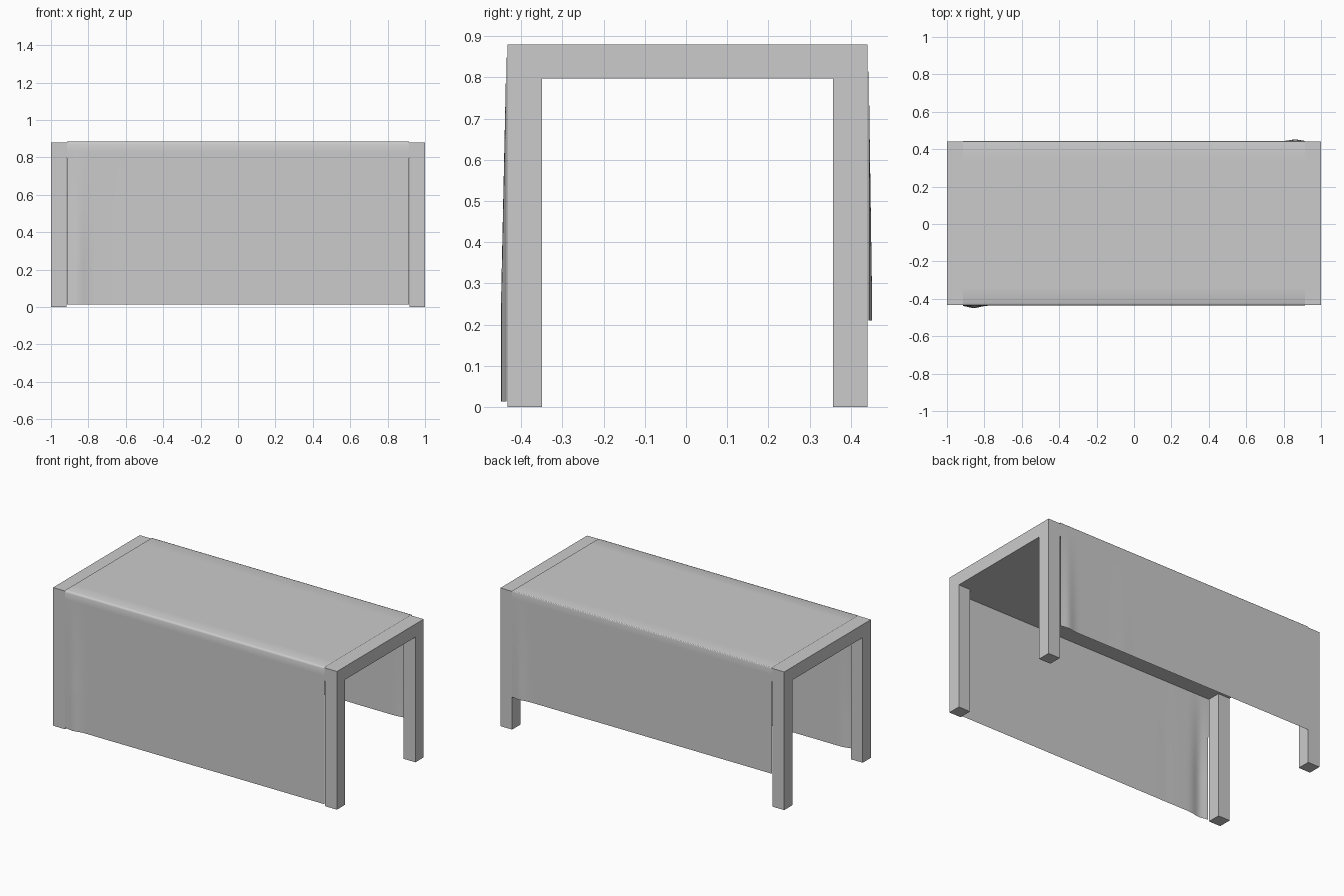
import bpy, bmesh, math

if "Cube" in bpy.data.objects:
    bpy.data.objects.remove(bpy.data.objects["Cube"])

X, Y0, Y1, H, T = 1.0, -0.433, 0.44, 0.88, 0.083


def box(name, x0, x1, y0, y1, z0, z1):
    bpy.ops.mesh.primitive_cube_add(
        size=1, location=((x0 + x1) / 2, (y0 + y1) / 2, (z0 + z1) / 2))
    ob = bpy.context.object
    ob.name = name
    ob.scale = (x1 - x0, y1 - y0, z1 - z0)
    bpy.ops.object.transform_apply(location=False, rotation=False, scale=True)
    return ob


# Table top and four square legs flush with its corners
box("table_top", -X, X, Y0, Y1, H - T, H)
for xn, x in (("left", -X), ("right", X - T)):
    for yn, y in (("front", Y0), ("back", Y1 - T)):
        box(f"{yn}_{xn}_leg", x, x + T, y, y + T, 0, H - T)


def lerp(a, b, n):
    return [a + (b - a) * i / n for i in range(n + 1)]


# Cloth cross-section: long front drop, top, shorter back drop
yf, yb, zt = Y0 - 0.003, Y1 + 0.003, H + 0.005
profile = [(yf, z) for z in lerp(0.013, zt - 0.012, 20)]
profile += [(yf + 0.0035, zt - 0.0035), (yf + 0.012, zt)]
profile += [(y, zt) for y in lerp(yf + 0.1, yb - 0.1, 4)]
profile += [(yb - 0.005, zt), (yb - 0.001, zt - 0.001)]
profile += [(yb, z) for z in lerp(zt - 0.005, 0.21, 16)]


def bump(x, c, w):
    return math.exp(-((x - c) / w) ** 2)


def drape(x, y, z):
    # Soft folds near one end of each drop, growing towards the hem
    fall = max(0.0, min(1.0, (zt - 0.03 - z) / 0.6))
    if y < 0:
        y -= fall * (0.013 * bump(x, -0.855, 0.045) + 0.001 * bump(x, -0.6, 0.05))
    else:
        y += fall * (0.009 * bump(x, 0.86, 0.04) + 0.001 * bump(x, 0.45, 0.06))
    return (x, y, z)


# Draped cloth runner between the end borders
bm = bmesh.new()
xs = lerp(-0.915, 0.915, 120)
grid = [[bm.verts.new(drape(x, y, z)) for y, z in profile] for x in xs]
for a, b in zip(grid, grid[1:]):
    for j in range(len(profile) - 1):
        bm.faces.new((a[j], b[j], b[j + 1], a[j + 1]))
me = bpy.data.meshes.new("draped_cloth")
bm.to_mesh(me)
bm.free()
cloth = bpy.data.objects.new("draped_cloth", me)
bpy.context.collection.objects.link(cloth)
me.shade_smooth()
